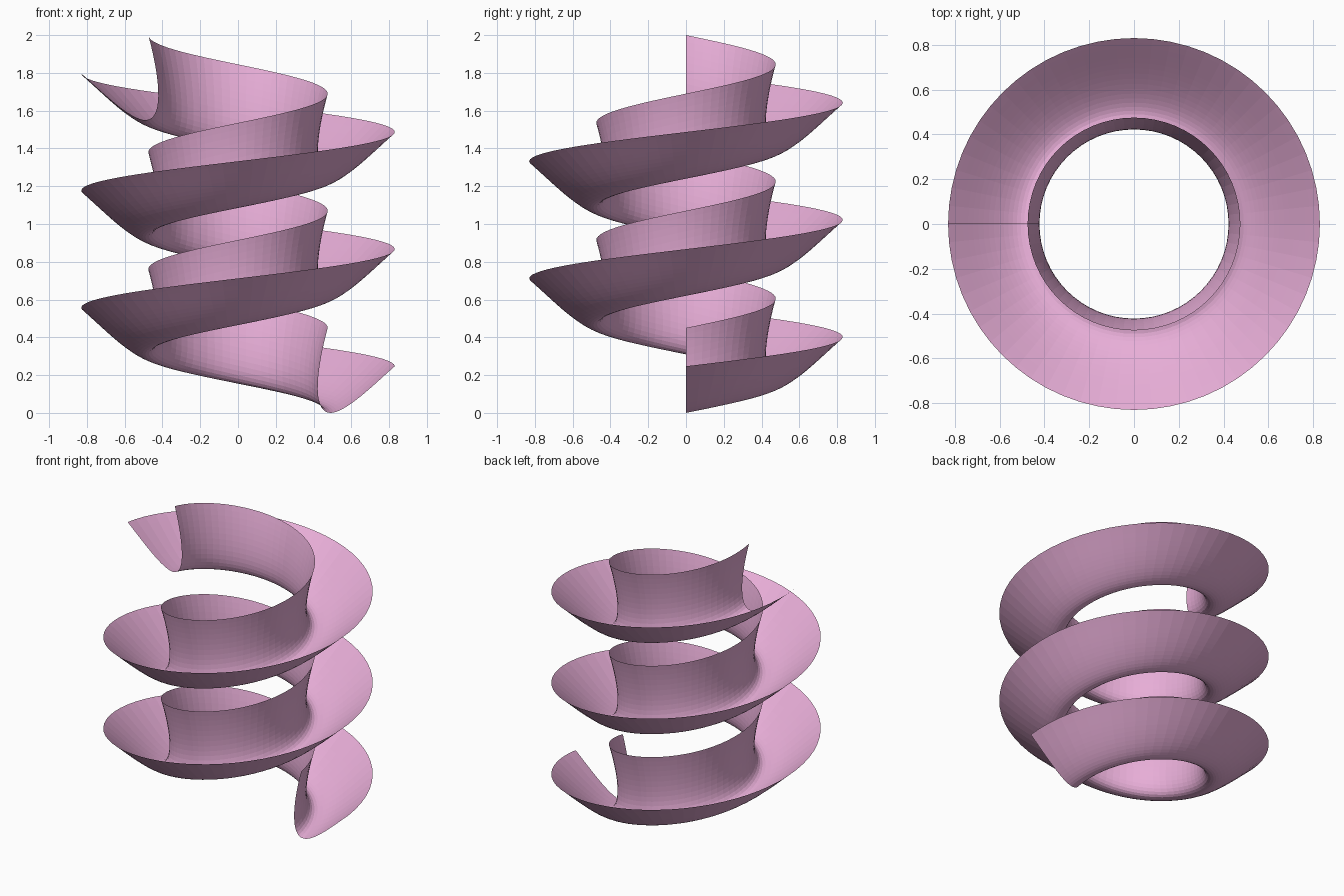
import bpy, bmesh
from math import pi
from mathutils import Vector, Matrix
from mathutils.geometry import interpolate_bezier

if "Cube" in bpy.data.objects:
    bpy.data.objects.remove(bpy.data.objects["Cube"])

TURNS, PITCH, STEPS_PER_TURN = 2.5, 0.62, 64

# Hook-shaped cross-section (radius, height): inner wall, rounded trough, flared lip
def bezier(points, count):
    return interpolate_bezier(*[Vector((x, 0, z)) for x, z in points], count)

wall = bezier([(0.475, 0.45), (0.425, 0.27), (0.38, 0.0), (0.49, 0.0)], 17)
lip = bezier([(0.49, 0.0), (0.57, 0.0), (0.72, 0.15), (0.83, 0.247)], 17)
profile = wall + lip[1:]

# Sweep the section along a rising helix
bm = bmesh.new()
steps = int(TURNS * STEPS_PER_TURN)
previous = None
for i in range(steps + 1):
    turn = i / STEPS_PER_TURN
    place = Matrix.Translation((0, 0, PITCH * turn)) @ Matrix.Rotation(2 * pi * turn, 4, 'Z')
    ring = [bm.verts.new(place @ p) for p in profile]
    if previous:
        for j in range(len(ring) - 1):
            bm.faces.new((previous[j], previous[j + 1], ring[j + 1], ring[j]))
    previous = ring
bmesh.ops.reverse_faces(bm, faces=bm.faces[:])

mesh = bpy.data.meshes.new("spiral_ribbon")
bm.to_mesh(mesh)
bm.free()
ribbon = bpy.data.objects.new("spiral_ribbon", mesh)
bpy.context.collection.objects.link(ribbon)

# Pink finish
pink = bpy.data.materials.new("pink")
pink.diffuse_color = (0.80, 0.42, 0.68, 1)
pink.use_nodes = True
pink.node_tree.nodes["Principled BSDF"].inputs["Base Color"].default_value = pink.diffuse_color
mesh.materials.append(pink)
